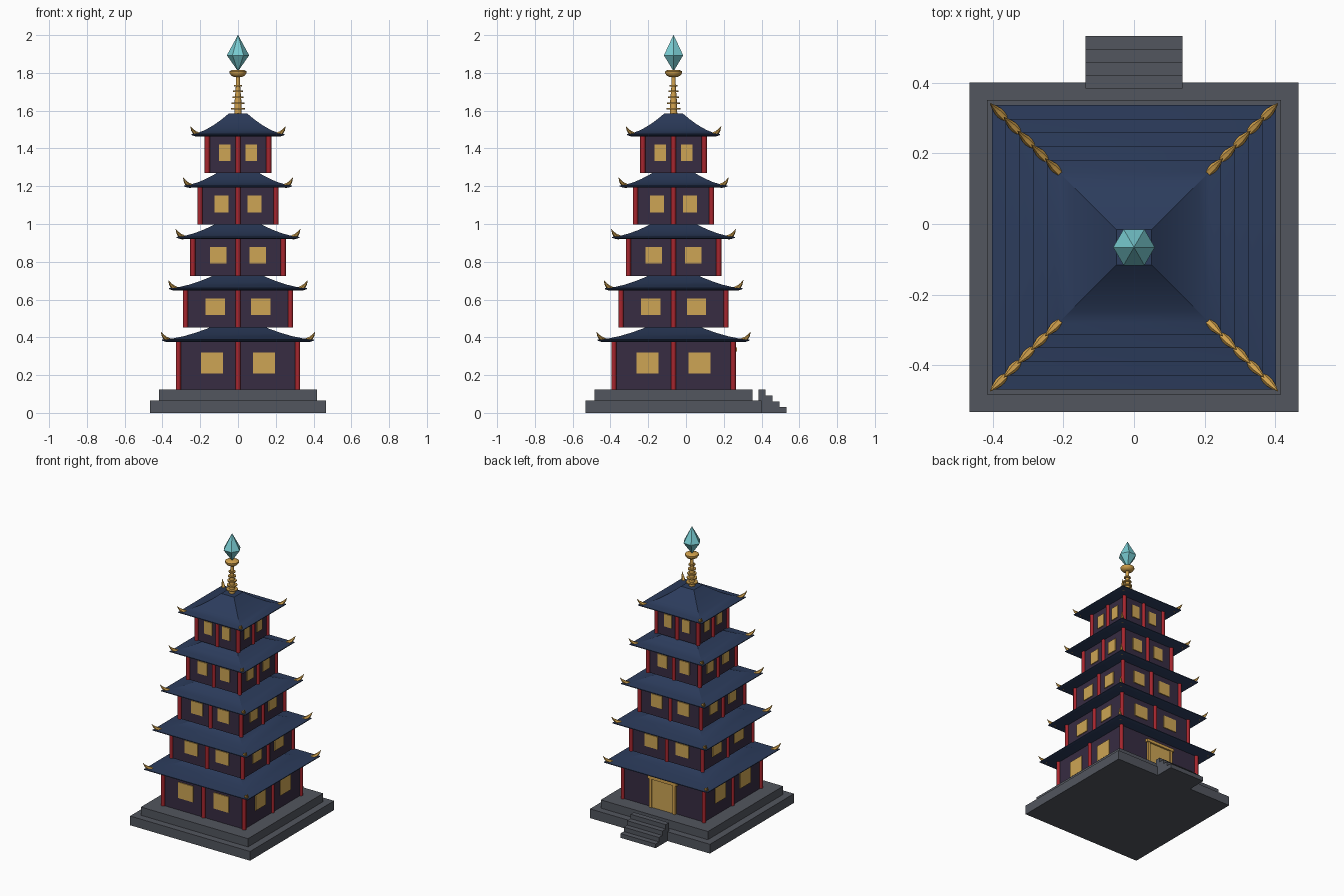
import bpy, bmesh, math
from mathutils import Vector

cube = bpy.data.objects.get("Cube")
if cube:
    bpy.data.objects.remove(cube, do_unlink=True)

CY = -0.066  # tower axis in y


def material(name, r, g, b):
    m = bpy.data.materials.new(name)
    m.use_nodes = True
    m.diffuse_color = (r, g, b, 1)
    m.node_tree.nodes["Principled BSDF"].inputs["Base Color"].default_value = (r, g, b, 1)
    return m


STONE = material("grey stone", .085, .093, .112)
WALL = material("plum wall", .038, .025, .054)
RED = material("red lacquer", .38, .019, .027)
ROOF = material("blue tile", .025, .045, .107)
GLOW = material("amber window", .61, .376, .09)
GOLD = material("gold", .64, .36, .075)
CRYSTAL = material("teal crystal", .19, .60, .64)


def finish(name, bm, mat, smooth=None):
    bmesh.ops.recalc_face_normals(bm, faces=bm.faces)
    mesh = bpy.data.meshes.new(name)
    bm.to_mesh(mesh)
    bm.free()
    mesh.materials.append(mat)
    ob = bpy.data.objects.new(name, mesh)
    bpy.context.collection.objects.link(ob)
    if smooth:
        bpy.ops.object.select_all(action='DESELECT')
        ob.select_set(True)
        bpy.context.view_layer.objects.active = ob
        bpy.ops.object.shade_smooth_by_angle(angle=math.radians(smooth))
    return ob


def add_box(bm, x0, x1, y0, y1, z0, z1):
    verts = bmesh.ops.create_cube(bm, size=1)["verts"]
    for v in verts:
        v.co = ((x0 + x1) / 2 + v.co.x * (x1 - x0),
                (y0 + y1) / 2 + v.co.y * (y1 - y0),
                (z0 + z1) / 2 + v.co.z * (z1 - z0))


def add_loft(bm, rings):
    """Skin a list of equal point rings and cap both ends."""
    loops = [[bm.verts.new(p) for p in ring] for ring in rings]
    n = len(loops[0])
    for a, b in zip(loops, loops[1:]):
        for i in range(n):
            j = (i + 1) % n
            bm.faces.new((a[i], a[j], b[j], b[i]))
    bm.faces.new(loops[0])
    bm.faces.new(loops[-1])


def circle(r, z, n, x=0, y=CY):
    return [(x + r * math.cos(k * math.tau / n), y + r * math.sin(k * math.tau / n), z)
            for k in range(n)]


def square(h, z):
    return [(sx * h, CY + sy * h, z) for sx, sy in ((1, 1), (-1, 1), (-1, -1), (1, -1))]


def box(name, mat, *dims):
    bm = bmesh.new()
    add_box(bm, *dims)
    finish(name, bm, mat)


# Stone terrace and rear stairs
box("lower_terrace", STONE, -.467, .467, CY - .467, CY + .467, 0, .065)
box("upper_terrace", STONE, -.417, .417, CY - .418, CY + .418, .065, .123)
bm = bmesh.new()
for i in range(4):
    add_box(bm, -.137, .137, .384 + .0373 * i, .384 + .0373 * (i + 1), 0, .123 - .031 * i)
finish("stairs", bm, STONE)


def add_windows(bm, half, cx, w, z0, z1, rear):
    t = .006
    for s in (-1, 1):
        for side in (-1, 1):
            p, q = sorted((side * half, side * (half + t)))
            add_box(bm, p, q, CY + s * cx - w, CY + s * cx + w, z0, z1)
            if side < 0 or rear:
                add_box(bm, s * cx - w, s * cx + w, CY + p, CY + q, z0, z1)


def add_horn(bm, sx, sy, eave, z):
    """Curved, tapering corner ornament."""
    path = [(-.044, .008, .006), (-.034, .010, .013), (-.018, .018, .012),
            (-.005, .034, .007), (.005, .054, .0008)]
    out = Vector((sx, sy, 0)).normalized()
    side = Vector((-out.y, out.x, 0))
    rings = []
    for k, (d, dz, r) in enumerate(path):
        a, b = path[max(k - 1, 0)], path[min(k + 1, len(path) - 1)]
        tangent = (out * (b[0] - a[0]) * math.sqrt(2) + Vector((0, 0, b[1] - a[1]))).normalized()
        up = tangent.cross(side)
        c = Vector((sx * (eave + d), CY + sy * (eave + d), z + dz))
        rings.append([c + r * (side * math.cos(u) + up * math.sin(u))
                      for u in (i * math.tau / 6 for i in range(6))])
    add_loft(bm, rings)


# Five storeys, each with walls, columns, windows, roof and corner ornaments
for i in range(5):
    half = .316 - .0383 * i
    eave = .403 - .039 * i
    top = .376 + .272 * i
    base = .123 if i == 0 else top - .195
    tag = f"_{i + 1}"

    box("wall" + tag, WALL, -half, half, CY - half, CY + half, base, top)

    bm = bmesh.new()
    for sx in (-1, 0, 1):
        for sy in (-1, 0, 1):
            centre = sx == 0 and sy == 0
            doorway = i == 0 and sx == 0 and sy == 1
            if not centre and not doorway:
                add_loft(bm, [circle(.0135, z, 8, sx * half, CY + sy * half) for z in (base, top)])
    finish("columns" + tag, bm, RED, 50)

    bm = bmesh.new()
    zc, hz = (.265, .056) if i == 0 else (base + .109, .044)
    add_windows(bm, half, .138 - .017 * i, .058 - .007 * i, zc - hz, zc + hz, i > 0)
    finish("windows" + tag, bm, GLOW)

    # Sweeping hipped roof
    bm = bmesh.new()
    rings = [square(eave - .02, top), square(eave, top + .007)]
    for k in range(7):
        s = 1 - k / 6
        rings.append(square(.05 + (eave - .05) * s, top + .012 + .108 * (1 - s) ** 1.6))
    add_loft(bm, rings)
    finish("roof" + tag, bm, ROOF, 20)

    bm = bmesh.new()
    for sx in (-1, 1):
        for sy in (-1, 1):
            add_horn(bm, sx, sy, eave, top)
    finish("corner_horns" + tag, bm, GOLD, 40)

# Rear door with frame
back = CY + .316
box("door", GLOW, -.085, .085, back, back + .008, .123, .325)
bm = bmesh.new()
for s in (-1, 1):
    add_box(bm, s * .092 - .009, s * .092 + .009, back, back + .016, .123, .325)
add_box(bm, -.112, .112, back, back + .02, .325, .345)
finish("door_frame", bm, GOLD)

# Finial: mast, rings and cup
bm = bmesh.new()
add_loft(bm, [circle(r, z, 12) for r, z in ((.02, 1.58), (.018, 1.65), (.012, 1.72), (.011, 1.79))])
for k in range(5):
    z, r = 1.605 + .031 * k, .038 - .004 * k
    add_loft(bm, [circle(r, z, 12), circle(r, z + .008, 12)])
add_loft(bm, [circle(r, z, 12) for r, z in
              ((.02, 1.778), (.034, 1.784), (.045, 1.798), (.045, 1.808), (.03, 1.816))])
finish("finial", bm, GOLD, 40)

# Faceted crystal
bm = bmesh.new()
add_loft(bm, [circle(r, z, 6) for r, z in ((.001, 1.81), (.059, 1.893), (.001, 2))])
finish("crystal", bm, CRYSTAL)
